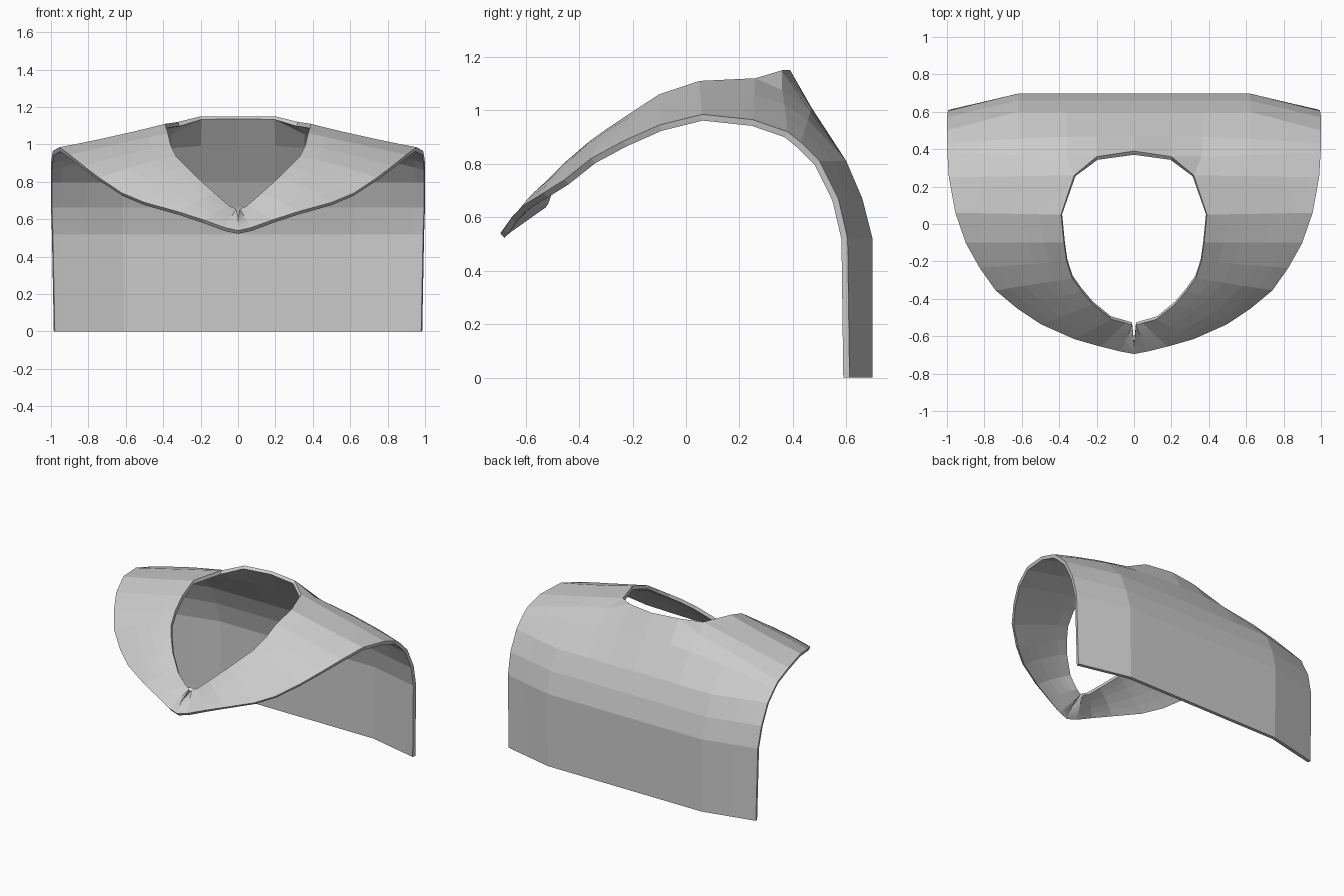
import bpy
import bmesh
from mathutils import Vector

cube = bpy.data.objects.get("Cube")
if cube:
    bpy.data.objects.remove(cube, do_unlink=True)

FLAT = 0.62  # half-width of the flat middle of the back
COLS = [0, 0.2, 0.36, FLAT, 0.82, 0.95, 1]
OUTER_COLS = [(t - COLS[2]) / (1 - COLS[2]) for t in COLS[2:]]


def span(a, b, cols=COLS, ease=lambda t: t, bulge=0.0):
    """Row of points from the neckline or spine (a) to the hem (b)."""
    a, b = Vector(a), Vector(b)
    row = []
    for t in cols:
        p = a.lerp(b, t)
        k = ease(t)
        p.y = a.y + (b.y - a.y) * k
        p.z = a.z + (b.z - a.z) * k + bulge * 4 * t * (1 - t)
        row.append(p)
    return row


def flat_then_slant(t):
    return max(0, (t - FLAT) / (1 - FLAT))


# Front and shoulder rows: neckline point, hem point, bulge
front = [
    ((0, -0.645, 0.61), (0, -0.695, 0.54), 0),
    ((0.01, -0.54, 0.655), (0.07, -0.682, 0.555), 0),
    ((0.045, -0.53, 0.67), (0.18, -0.655, 0.595), 0.008),
    ((0.12, -0.51, 0.735), (0.32, -0.615, 0.64), 0.012),
    ((0.22, -0.43, 0.825), (0.5, -0.535, 0.69), 0.015),
    ((0.28, -0.36, 0.885), (0.62, -0.455, 0.74), 0.015),
    ((0.33, -0.29, 0.935), (0.74, -0.355, 0.82), 0.012),
    ((0.36, -0.2, 0.995), (0.825, -0.235, 0.885), 0.008),
    ((0.375, -0.1, 1.06), (0.9, -0.1, 0.945), 0),
    ((0.39, 0.05, 1.11), (0.955, 0.06, 0.985), -0.005),
]
rows = [span(a, b, bulge=h) for a, b, h in front]

# Row at the back corner of the neckline, then the raised collar row
corner = Vector((0.32, 0.26, 1.12))
rows.append([corner, corner] + span(corner, (0.99, 0.25, 0.965), OUTER_COLS))
collar_row = len(rows)
rows.append([Vector((0, 0.39, 1.15)), Vector((0.2, 0.36, 1.15))]
            + span((0.36, 0.36, 1.075), (0.998, 0.38, 0.92), OUTER_COLS, bulge=0.01))

# Shoulder blade row, then back rows: spine point, side edge point
rows.append(span((0, 0.47, 1.01), (1, 0.43, 0.88), ease=lambda t: t ** 2.2))
back = [
    ((0, 0.6, 0.81), (1, 0.5, 0.81)),
    ((0, 0.66, 0.67), (1, 0.57, 0.67)),
    ((0, 0.698, 0.52), (0.995, 0.605, 0.52)),
    ((0, 0.698, 0), (0.985, 0.612, 0)),
]
rows += [span(a, b, ease=flat_then_slant) for a, b in back]

# Half of the cape as a sheet, leaving the neck open
bm = bmesh.new()
cache = {}


def vert(p):
    key = tuple(round(c, 4) for c in p)
    if key not in cache:
        cache[key] = bm.verts.new(p)
    return cache[key]


for i in range(len(rows) - 1):
    for j in range(len(COLS) - 1):
        if i + 1 == collar_row and j == 0:
            continue
        quad = [rows[i][j], rows[i][j + 1], rows[i + 1][j + 1], rows[i + 1][j]]
        corners = list(dict.fromkeys(vert(p) for p in quad))
        if len(corners) > 2:
            bm.faces.new(corners)

mesh = bpy.data.meshes.new("shoulder_cape")
bm.to_mesh(mesh)
bm.free()
cape = bpy.data.objects.new("shoulder_cape", mesh)
bpy.context.collection.objects.link(cape)

# Cloth thickness and the other half
mirror = cape.modifiers.new("Mirror", "MIRROR")
mirror.use_clip = True
solid = cape.modifiers.new("Thickness", "SOLIDIFY")
solid.thickness = 0.024
solid.offset = -1

# Plain grey cloth
grey = bpy.data.materials.new("light_grey_cloth")
grey.use_nodes = True
colour = (0.6, 0.6, 0.6, 1)
grey.diffuse_color = colour
grey.node_tree.nodes["Principled BSDF"].inputs["Base Color"].default_value = colour
mesh.materials.append(grey)
